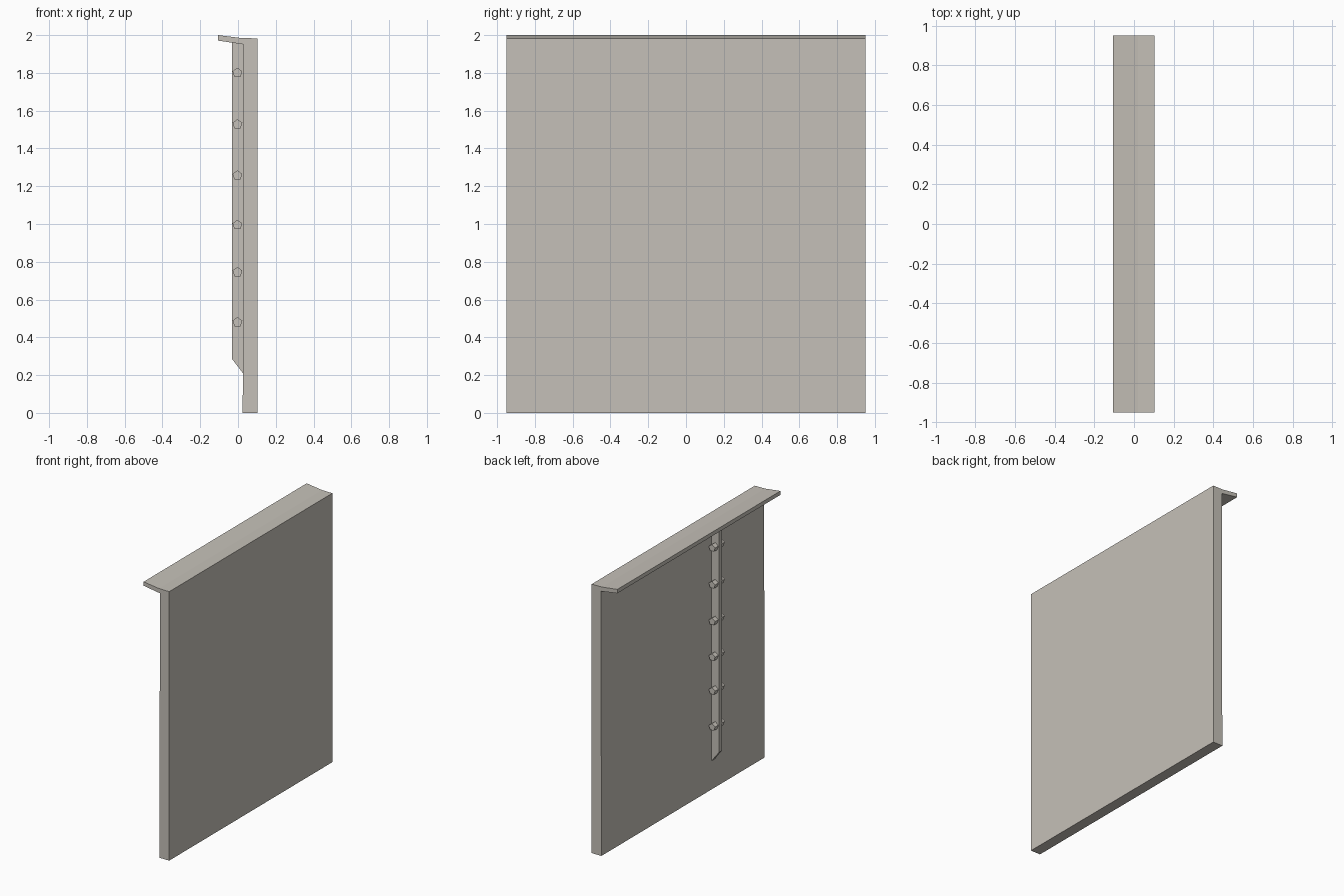
import bpy
import math

cube = bpy.data.objects.get("Cube")
if cube:
    bpy.data.objects.remove(cube, do_unlink=True)

grey = bpy.data.materials.new("warm grey")
grey.use_nodes = True
colour = (0.56, 0.53, 0.48, 1)
grey.diffuse_color = colour
grey.node_tree.nodes["Principled BSDF"].inputs["Base Color"].default_value = colour


def extrude_profile(name, profile, y_min, y_max):
    """Sweep a closed x-z outline, listed counter-clockwise from the front, along y."""
    n = len(profile)
    verts = [(x, y, z) for y in (y_min, y_max) for x, z in profile]
    faces = [tuple(range(n)), tuple(reversed(range(n, 2 * n)))]
    faces += [(i, i + n, (i + 1) % n + n, (i + 1) % n) for i in range(n)]
    mesh = bpy.data.meshes.new(name)
    mesh.from_pydata(verts, [], faces)
    mesh.materials.append(grey)
    obj = bpy.data.objects.new(name, mesh)
    bpy.context.collection.objects.link(obj)
    return obj


# Upright panel with its overhanging, slightly raised lip
extrude_profile("panel_with_lip", [
    (0.025, 0), (0.104, 0), (0.104, 1.983), (0.02, 1.984),
    (-0.105, 2.0), (-0.105, 1.971), (0.028, 1.951)], -0.95, 0.95)

# Stiffening rib with a slanted foot, tucked under the lip
RIB_Y, RIB_HALF = -0.354, 0.018
extrude_profile("rib", [
    (0.03, 0.205), (0.03, 1.955), (-0.032, 1.962), (-0.032, 0.286)][::-1],
    RIB_Y - RIB_HALF, RIB_Y + RIB_HALF)

# Five-sided pegs passing through the rib
PEG_RADIUS, PEG_HALF = 0.027, 0.056
for i, z in enumerate((0.48, 0.745, 0.995, 1.257, 1.528, 1.8)):
    angles = [math.pi / 2 + math.tau * k / 5 for k in range(5)]
    outline = [(-0.003 + PEG_RADIUS * math.cos(a), z + PEG_RADIUS * math.sin(a))
               for a in angles]
    extrude_profile(f"peg_{i + 1}", outline, RIB_Y - PEG_HALF, RIB_Y + PEG_HALF)
